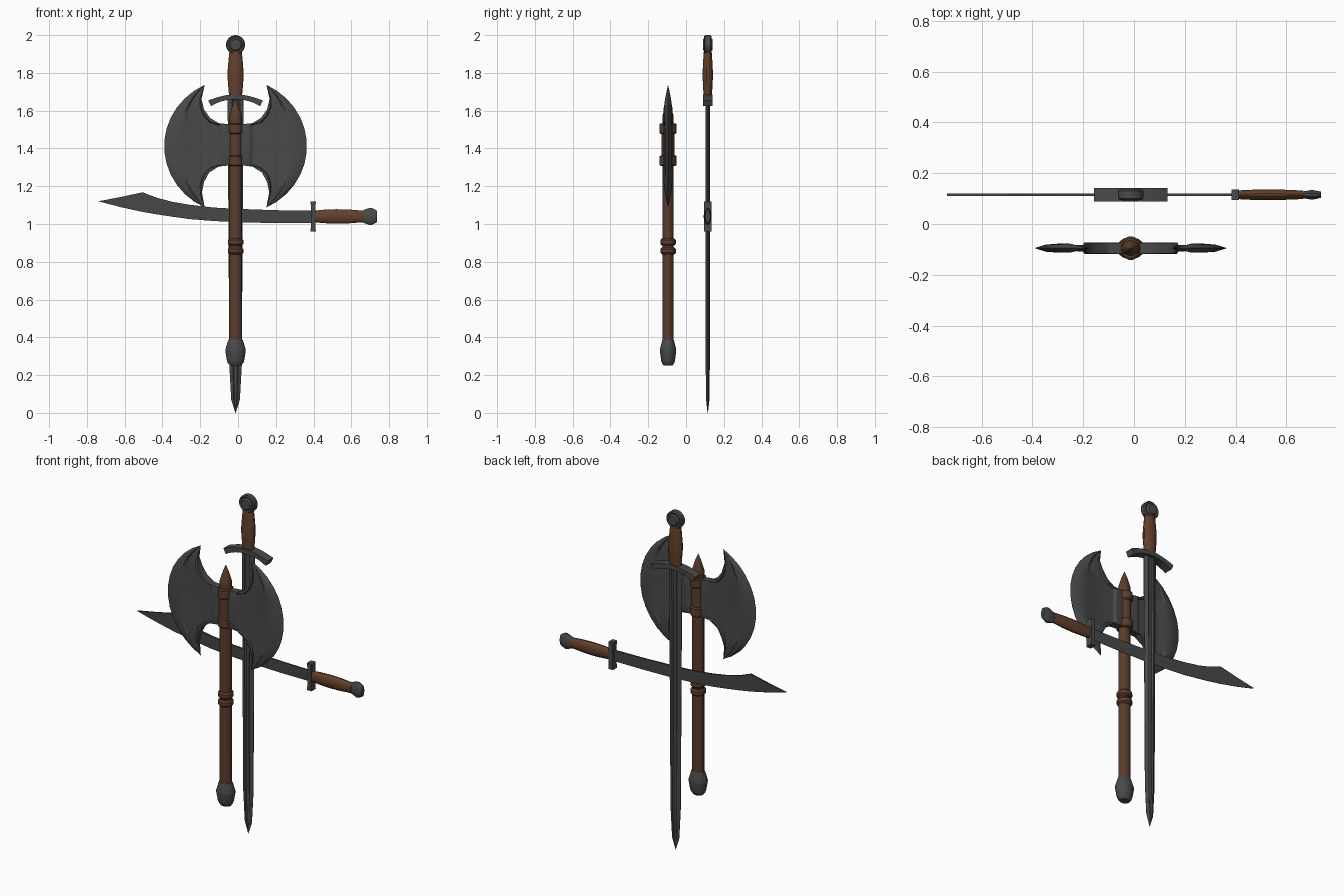
import bpy, bmesh, math
from mathutils import Vector

if "Cube" in bpy.data.objects:
    bpy.data.objects.remove(bpy.data.objects["Cube"])


def material(name, rgb):
    m = bpy.data.materials.new(name)
    m.use_nodes = True
    color = (*rgb, 1)
    m.diffuse_color = color
    m.node_tree.nodes["Principled BSDF"].inputs["Base Color"].default_value = color
    return m


STEEL = material("dark steel", (0.066, 0.067, 0.068))
WOOD = material("shaft wood", (0.105, 0.046, 0.026))
GRIP = material("grip leather", (0.125, 0.052, 0.025))

CX = -0.013          # centre line of the axe and the long sword
AXE_Y, SWORD_Y = -0.095, 0.115


def loft(name, rings, mat, angle=30):
    """Skin a list of equally sized closed rings and cap both ends."""
    bm = bmesh.new()
    loops = [[bm.verts.new(p) for p in ring] for ring in rings]
    n = len(loops[0])
    for a, b in zip(loops, loops[1:]):
        for i in range(n):
            j = (i + 1) % n
            bm.faces.new((a[i], a[j], b[j], b[i]))
    bm.faces.new(loops[0])
    bm.faces.new(loops[-1])
    bmesh.ops.remove_doubles(bm, verts=bm.verts, dist=0.0002)
    bmesh.ops.recalc_face_normals(bm, faces=bm.faces)
    mesh = bpy.data.meshes.new(name)
    bm.to_mesh(mesh)
    bm.free()
    mesh.materials.append(mat)
    obj = bpy.data.objects.new(name, mesh)
    bpy.context.collection.objects.link(obj)
    bpy.ops.object.select_all(action='DESELECT')
    obj.select_set(True)
    bpy.context.view_layer.objects.active = obj
    bpy.ops.object.shade_smooth_by_angle(angle=math.radians(angle))
    return obj


def lathe(name, profile, mat, origin, axis="z", flat=1.0, sides=16):
    """Turn (radius, position) pairs around an axis, squashed by flat."""
    rings = []
    for r, h in profile:
        ring = []
        for i in range(sides):
            a = 2 * math.pi * (i + 0.5) / sides
            u, v = r * math.cos(a), r * flat * math.sin(a)
            offset = {"z": (u, v, h), "x": (h, v, u), "y": (u, h, v)}[axis]
            ring.append(Vector(origin) + Vector(offset))
        rings.append(ring)
    return loft(name, rings, mat)


# --- Double-bladed axe -------------------------------------------------
axe = (CX, AXE_Y, 0)
lathe("axe_shaft", [(0.034, 0.36), (0.034, 1.54), (0.035, 1.57),
                    (0.030, 1.585), (0.016, 1.63), (0.001, 1.665)],
      WOOD, axe, flat=0.88)
lathe("axe_pommel", [(0.030, 0.25), (0.042, 0.265), (0.046, 0.275), (0.055, 0.325),
                     (0.055, 0.335), (0.043, 0.375), (0.038, 0.388)],
      STEEL, axe, flat=0.8)

for name, z in (("lower_shaft_ring", 0.858), ("upper_shaft_ring", 0.905)):
    lathe(name, [(0.033, z - 0.019), (0.042, z - 0.010),
                 (0.042, z + 0.010), (0.033, z + 0.019)], WOOD, axe)
for name, z in (("lower_head_collar", 1.335), ("upper_head_collar", 1.505)):
    lathe(name, [(0.034, z - 0.028), (0.040, z - 0.022),
                 (0.040, z + 0.022), (0.034, z + 0.028)], WOOD, axe, flat=1.17)
lathe("axe_socket", [(0.036, 1.31), (0.036, 1.53)], WOOD, axe)

# Inner edge of a blade, listed from the top tip to the bottom tip
inner_edge = [(0.163, 0.325), (0.180, 0.25), (0.167, 0.195), (0.135, 0.15),
              (0.09, 0.122), (0.02, 0.115), (0.02, 0.04), (0.02, -0.04),
              (0.02, -0.10), (0.09, -0.108), (0.14, -0.14), (0.167, -0.19),
              (0.178, -0.245), (0.163, -0.325)]
# Thickness across the blade: rim, hollow, raised crescent, cutting edge
thickness = [(0, 0.021), (0.15, 0.023), (0.20, 0.013), (0.66, 0.011),
             (0.73, 0.018), (0.88, 0.014), (1, 0.0008)]


def axe_blade(name, side):
    rings = []
    last = len(inner_edge) - 1
    for i, (ix, iz) in enumerate(inner_edge):
        a = math.radians(64.5 * (1 - 2 * i / last))
        inner = Vector((ix, iz))
        outer = Vector((0.378 * math.cos(a), 0.36 * math.sin(a)))
        thin = min(1, (outer - inner).length / 0.11)
        front, back = [], []
        for f, t in thickness:
            p = inner.lerp(outer, f)
            x, z = CX + side * p.x, 1.412 + p.y
            front.append((x, AXE_Y - t * thin, z))
            back.append((x, AXE_Y + t * thin, z))
        rings.append(front + back[::-1])
    loft(name, rings, STEEL, 25)


axe_blade("left_axe_blade", 1)
axe_blade("right_axe_blade", -1)

# --- Long sword, point down ---------------------------------------------
rings = []
for z, w, t in ((1.66, 0.042, 0.012), (0.25, 0.033, 0.011),
                (0.07, 0.023, 0.009), (0.0, 0.001, 0.001)):
    half = [(-w, 0.1 * t), (-0.42 * w, t), (-0.25 * w, 0.45 * t),
            (0.25 * w, 0.45 * t), (0.42 * w, t), (w, 0.1 * t)]
    section = half + [(x, -y) for x, y in reversed(half)]
    rings.append([(CX + x, SWORD_Y + y, z) for x, y in section])
loft("long_sword_blade", rings, STEEL, 10)

# Bowed crossguard
rings = []
steps = 12
for i in range(steps + 1):
    s = 2 * i / steps - 1
    bow = Vector((CX + 0.137 * s, 0, 1.673 - 0.034 * s * s))
    up = Vector((0.45 * s, 0, 1)).normalized() * (0.013 + 0.004 * s ** 4)
    depth = Vector((0, 0.026, 0))
    mid = bow + Vector((0, SWORD_Y, 0))
    rings.append([mid + up + depth, mid + up - depth,
                  mid - up - depth, mid - up + depth])
loft("long_sword_guard", rings, STEEL)

sword = (CX, SWORD_Y, 0)
lathe("long_sword_grip", [(0.034, 1.67), (0.038, 1.71), (0.043, 1.77), (0.043, 1.81),
                          (0.038, 1.87), (0.033, 1.915)], GRIP, sword, flat=0.64)
# Wheel pommel with a raised boss on both faces
lathe("long_sword_pommel", [(0.028, -0.026), (0.033, -0.020), (0.036, -0.016),
                            (0.045, -0.020), (0.051, -0.014), (0.051, 0.014),
                            (0.045, 0.020), (0.036, 0.016), (0.033, 0.020),
                            (0.028, 0.026)],
      STEEL, (CX, SWORD_Y, 1.949), axis="y", sides=20)

# --- Curved sword, point to the right -----------------------------------
rings = []
for x, top, bottom in ((0.395, 1.07, 1.005), (0.2, 1.073, 1.005), (0.0, 1.08, 1.009),
                       (-0.13, 1.087, 1.016), (-0.257, 1.102, 1.026),
                       (-0.35, 1.118, 1.039), (-0.43, 1.139, 1.051),
                       (-0.505, 1.168, 1.064), (-0.62, 1.143, 1.089),
                       (-0.735, 1.121, 1.119)):
    rings.append([(x, SWORD_Y - 0.005, top), (x, SWORD_Y + 0.005, top),
                  (x, SWORD_Y + 0.001, bottom), (x, SWORD_Y - 0.001, bottom)])
loft("curved_sword_blade", rings, STEEL)

# Straight crossguard, slightly wider at both ends
rings = []
for z, w in ((0.96, 0.015), (0.985, 0.012), (1.04, 0.012), (1.095, 0.012), (1.12, 0.015)):
    rings.append([(0.398 + sx * w, SWORD_Y + sy * 0.02, z)
                  for sx, sy in ((-1, -1), (1, -1), (1, 1), (-1, 1))])
loft("curved_sword_guard", rings, STEEL)

curved = (0, SWORD_Y, 1.04)
lathe("curved_sword_grip", [(0.031, 0.405), (0.036, 0.45), (0.039, 0.52), (0.037, 0.59),
                            (0.031, 0.665)], GRIP, curved, axis="x", flat=0.55)
lathe("curved_sword_pommel", [(0.030, 0.652), (0.047, 0.695), (0.046, 0.71),
                              (0.032, 0.735)],
      STEEL, curved, axis="x", flat=0.4, sides=12)
